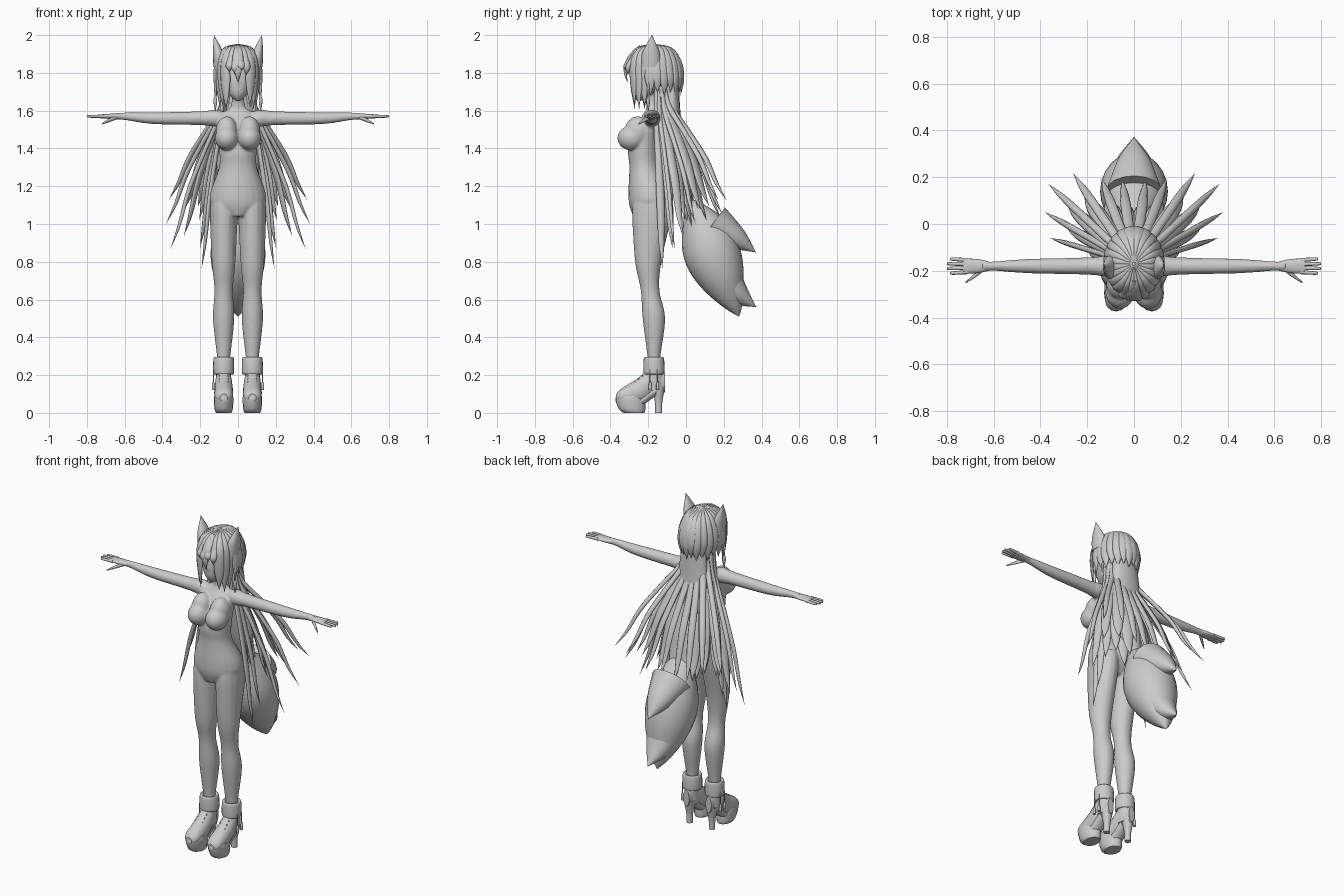
import bpy, bmesh, math
from mathutils import Vector

cube = bpy.data.objects.get("Cube")
if cube:
    bpy.data.objects.remove(cube)

grey = (0.6, 0.6, 0.6, 1)
material = bpy.data.materials.new("plain light grey")
material.use_nodes = True
material.diffuse_color = grey
material.node_tree.nodes["Principled BSDF"].inputs["Base Color"].default_value = grey

# Planes in which cross-sections can lie
AXIS_X, AXIS_Y, AXIS_Z = Vector((1, 0, 0)), Vector((0, 1, 0)), Vector((0, 0, 1))
LEVEL, SIDEWAYS, FACING = (AXIS_X, AXIS_Y), (AXIS_Y, AXIS_Z), (AXIS_X, AXIS_Z)
HEAD_Y = -.17


def finish(name, bm):
    bmesh.ops.recalc_face_normals(bm, faces=bm.faces)
    for face in bm.faces:
        face.smooth = len(face.verts) <= 4
    mesh = bpy.data.meshes.new(name)
    bm.to_mesh(mesh)
    bm.free()
    mesh.materials.append(material)
    part = bpy.data.objects.new(name, mesh)
    bpy.context.collection.objects.link(part)
    return part


def spline(points, steps):
    """Smooth path through points of any dimension."""
    path = []
    last = len(points) - 1
    for i in range(last):
        before, start, end, after = (points[max(0, min(last, i + k))] for k in (-1, 0, 1, 2))
        for s in range(steps):
            t = s / steps
            path.append([b + t / 2 * (c - a + t * (2 * a - 5 * b + 4 * c - d + t * (3 * (b - c) + d - a)))
                         for a, b, c, d in zip(before, start, end, after)])
    return path + [list(points[-1])]


def tube(name, points, plane=None, sides=16, steps=6):
    """Loft of ellipses; each point holds x, y, z, half width, half depth."""
    path = spline(points, steps)
    centres = [Vector(row[:3]) for row in path]
    bm = bmesh.new()
    rings = []
    for i, (centre, row) in enumerate(zip(centres, path)):
        if plane:
            across, through = plane
        else:
            # Locks lie flat around the head's upright axis
            tangent = (centres[min(i + 1, len(path) - 1)] - centres[max(i - 1, 0)]).normalized()
            across = tangent.cross(Vector((centre.x, centre.y - HEAD_Y, 0))).normalized()
            through = across.cross(tangent)
        width, depth = (max(size, .001) for size in row[3:])
        angles = [math.tau * k / sides for k in range(sides)]
        rings.append([bm.verts.new(centre + across * width * math.cos(angle) + through * depth * math.sin(angle))
                      for angle in angles])
    for lower, upper in zip(rings, rings[1:]):
        for k in range(sides):
            following = (k + 1) % sides
            bm.faces.new((lower[k], lower[following], upper[following], upper[k]))
    bm.faces.new(rings[0])
    bm.faces.new(rings[-1])
    return finish(name, bm)


def pair(name, points, plane=None, **options):
    """Left part and its mirrored right twin."""
    return [tube(f"{label}_{name}", [(sign * x, *rest) for x, *rest in points], plane, **options)
            for label, sign in (("left", 1), ("right", -1))]


def ball(name, centre, radii, keep=None):
    bm = bmesh.new()
    bmesh.ops.create_uvsphere(bm, u_segments=32, v_segments=20, radius=1)
    for vert in bm.verts:
        vert.co = [c + r * v for c, r, v in zip(centre, radii, vert.co)]
    if keep:
        unwanted = [face for face in bm.faces if not keep(face.calc_center_median())]
        bmesh.ops.delete(bm, geom=unwanted, context="FACES")
    return finish(name, bm)


# Body: lofted parts fused into one smooth skin
skin = [tube("body", [(0, y, z, width, depth) for z, y, width, depth in (
    (1.04, -.2, .06, .08), (1.1, -.19, .14, .11), (1.17, -.19, .145, .115), (1.3, -.22, .1, .08),
    (1.4, -.225, .1, .08), (1.53, -.2, .11, .06), (1.59, -.18, .08, .04), (1.62, -.18, .04, .03),
    (1.7, -.19, .03, .03))], LEVEL, sides=24)]
skin += pair("leg", [(.076, y, z, width, depth) for z, y, width, depth in (
    (1.15, -.175, .065, .1), (1.05, -.18, .073, .105), (.8, -.2, .063, .07), (.65, -.19, .049, .05),
    (.5, -.17, .057, .06), (.3, -.17, .036, .035), (.2, -.17, .03, .03))], LEVEL)
skin += pair("arm", [(x, -.18, z, radius, radius) for x, z, radius in (
    (.05, 1.55, .03), (.11, 1.56, .045), (.2, 1.56, .037), (.45, 1.56, .031), (.6, 1.57, .02),
    (.65, 1.57, .02))], SIDEWAYS)
for side in (1, -1):
    skin.append(ball("bust", (side * .06, -.29, 1.455), (.062, .073, .065)))
    skin.append(ball("bust_slope", (side * .06, -.255, 1.49), (.058, .07, .08)))
skin.append(tube("face", [(0, y, z, width, depth) for z, y, width, depth in (
    (1.65, -.25, .01, .01), (1.7, -.22, .06, .07), (1.8, -.19, .09, .1), (1.9, -.18, .05, .07))], LEVEL))
skin.append(ball("nose", (0, -.29, 1.75), (.01, .01, .01)))
with bpy.context.temp_override(active_object=skin[0], selected_editable_objects=skin):
    bpy.ops.object.join()
fuse = skin[0].modifiers.new("fuse", "REMESH")
fuse.mode, fuse.voxel_size, fuse.use_smooth_shade = "VOXEL", .006, True
soften = skin[0].modifiers.new("soften", "SMOOTH")
soften.iterations = 9

# Hands
pair("palm", [(.62, -.18, 1.57, .02, .016), (.67, -.18, 1.57, .03, .014), (.73, -.18, 1.57, .033, .01)], SIDEWAYS)
for finger in range(4):
    spread = finger - 1.5
    reach = .8 - .006 * spread ** 2
    pair(f"finger_{finger + 1}", [(x, -.18 + spread * gap, 1.57, radius, radius) for x, gap, radius in (
        (.71, .017, .009), (reach - .01, .02, .007), (reach, .02, .002))], SIDEWAYS, sides=8)
pair("thumb", [(.64, -.19, 1.565, .01, .01), (.68, -.22, 1.55, .01, .01), (.72, -.25, 1.53, .003, .003)],
     SIDEWAYS, sides=8)

# Platform ankle boots
BOOT_X = .076
pair("boot_upper", [(BOOT_X, y, z, width, height) for y, z, width, height in (
    (-.37, .08, .02, .02), (-.34, .09, .045, .04), (-.26, .11, .05, .07), (-.18, .16, .042, .08),
    (-.11, .16, .02, .05))], FACING)
pair("boot_shaft", [(BOOT_X, HEAD_Y, z, .04, .05) for z in (.12, .25)], LEVEL)
pair("boot_cuff", [(BOOT_X, HEAD_Y, z, radius, radius) for z, radius in (
    (.21, .04), (.21, .055), (.29, .053), (.29, .036))], LEVEL, sides=20)
pair("platform_sole", [(BOOT_X, y, z, width, depth) for z, y, width, depth in (
    (0, -.275, .04, .055), (.02, -.285, .048, .07), (.07, -.295, .052, .079), (.09, -.295, .05, .07))], LEVEL)
pair("arch", [(BOOT_X, -.27, .04, .04, .03), (BOOT_X, -.16, .12, .036, .03)], FACING)
pair("heel", [(BOOT_X, -.145, z, radius, radius) for z, radius in ((0, .018), (.06, .02), (.14, .036))], LEVEL)
for row in range(3):
    front, height = -.26 + row * .02, .17 + row * .016
    for side in (1, -1):
        pair("boot_lace", [(BOOT_X + side * step * .025, front + step * .01, height + step * .007, .004, .004)
                           for step in (-1, 0, 1)], SIDEWAYS, sides=6)
for y in (-.19, -.15):
    pair("boot_tassel", [(.13, y, z, radius, radius) for z, radius in (
        (.23, .003), (.17, .003), (.15, .008), (.12, .008))], LEVEL, sides=8)

# Hair cap, open over the face
ball("hair_cap", (0, HEAD_Y, 1.815), (.11, .14, .135),
     lambda place: place.z > 1.87 or (place.y > -.2 and place.z > 1.7))

# Bob locks all round: a short fringe, long side locks and an even back
LOCKS = 24
for lock in range(LOCKS):
    angle = math.tau * (lock + .5) / LOCKS
    across, back = math.sin(angle), math.cos(angle)
    low, width, reach = 1.68, .03, 1
    if back < -.8:
        low, width = 1.79, .02
    elif back < -.3:
        low, width, reach = 1.61, .028, .9
    low += .015 * (lock % 2)

    def on_head(out, z, broad, thick):
        return across * .12 * out, HEAD_Y + back * .15 * out, z, width * broad, thick

    tube(f"bob_lock_{lock + 1}", [
        on_head(.05, 1.95, .1, .003), on_head(.6, 1.925, .6, .01), on_head(.9, 1.86, 1, .012),
        on_head(reach, (1.86 + low) / 2, 1, .012), on_head(reach * .95, low, 0, 0)], sides=8)
tube("centre_fringe", [(0, -.24, 1.94, .01, .01), (0, -.3, 1.88, .03, .01), (0, -.32, 1.81, .02, .01),
                       (0, -.31, 1.75, 0, 0)], sides=8)
pair("side_braid", [(.12, -.2, z, radius, radius) for z, radius in (
    (1.82, .006), (1.74, .008), (1.68, .005), (1.65, .01), (1.59, 0))], LEVEL, sides=8)

# Long hair: a hanging core, thin flyaway strands outside and broad locks close to the back
tube("hair_core", [(0, -.08, 1.76, .08, .04), (0, -.06, 1.5, .1, .04), (0, -.01, 1.25, .11, .04),
                   (0, .02, 1.1, .05, .02)], LEVEL)
for tier, (scale, broadest, count) in enumerate(((1, .022, 6), (.76, .042, 5), (.54, .042, 6))):
    for strand in range(count):
        angle = math.radians(8 + 13 * strand + 2 * tier)
        across, back = math.sin(angle), math.cos(angle)
        flare = math.sin(2 * angle) ** 4
        reach = (.36 + .14 * flare) * scale
        low = 1.02 + .17 * flare - .2 * across ** 4 - .04 * tier
        width = broadest * (1 - across ** 2 / 2)

        def on_strand(out, drop, broad):
            start = .08
            span = start + (reach - start) * out
            return across * span, HEAD_Y + back * span, 1.74 + (low - 1.74) * drop, width * broad, .012 * broad

        pair(f"strand_{tier + 1}_{strand + 1}", [
            on_strand(0, 0, .7), on_strand(.1, .2, 1), on_strand(.38, .42, 1), on_strand(.65, .64, 1),
            on_strand(.84, .86, .7), on_strand(1, 1, 0)], sides=8)

# Pointed ears with an inner tuft
pair("ear", [(.088, -.185, 1.83, .042, .055), (.105, -.185, 1.91, .028, .045), (.127, -.18, 2, 0, 0)], LEVEL)
pair("ear_tuft", [(.095, -.22, 1.86, .02, .015), (.115, -.2, 1.95, 0, 0)], LEVEL, sides=8)

# Bushy tail, rounded by a sine profile, with pointed tufts
TAIL_STEPS = 24
tail = []
for step in range(TAIL_STEPS + 1):
    t = step / TAIL_STEPS
    swell = math.sin(math.pi * t) ** .8 if step < TAIL_STEPS else 0
    tail.append((0, .12 - .2 * (1 - t) ** 8 + .16 * t ** 3, 1.17 - .66 * t, .145 * swell, .155 * swell))
tube("tail", tail, LEVEL, sides=24, steps=1)
for name, root, middle, tip in (("upper", (.14, 1), (.27, .92), (.37, .85)),
                                ("lower", (.18, .77), (.28, .63), (.372, .56))):
    tube(f"{name}_tail_tuft", [(0, *root, .12, .11), (0, *middle, .07, .06), (0, *tip, 0, 0)],
         (AXIS_X, Vector((0, .6, .8))))
